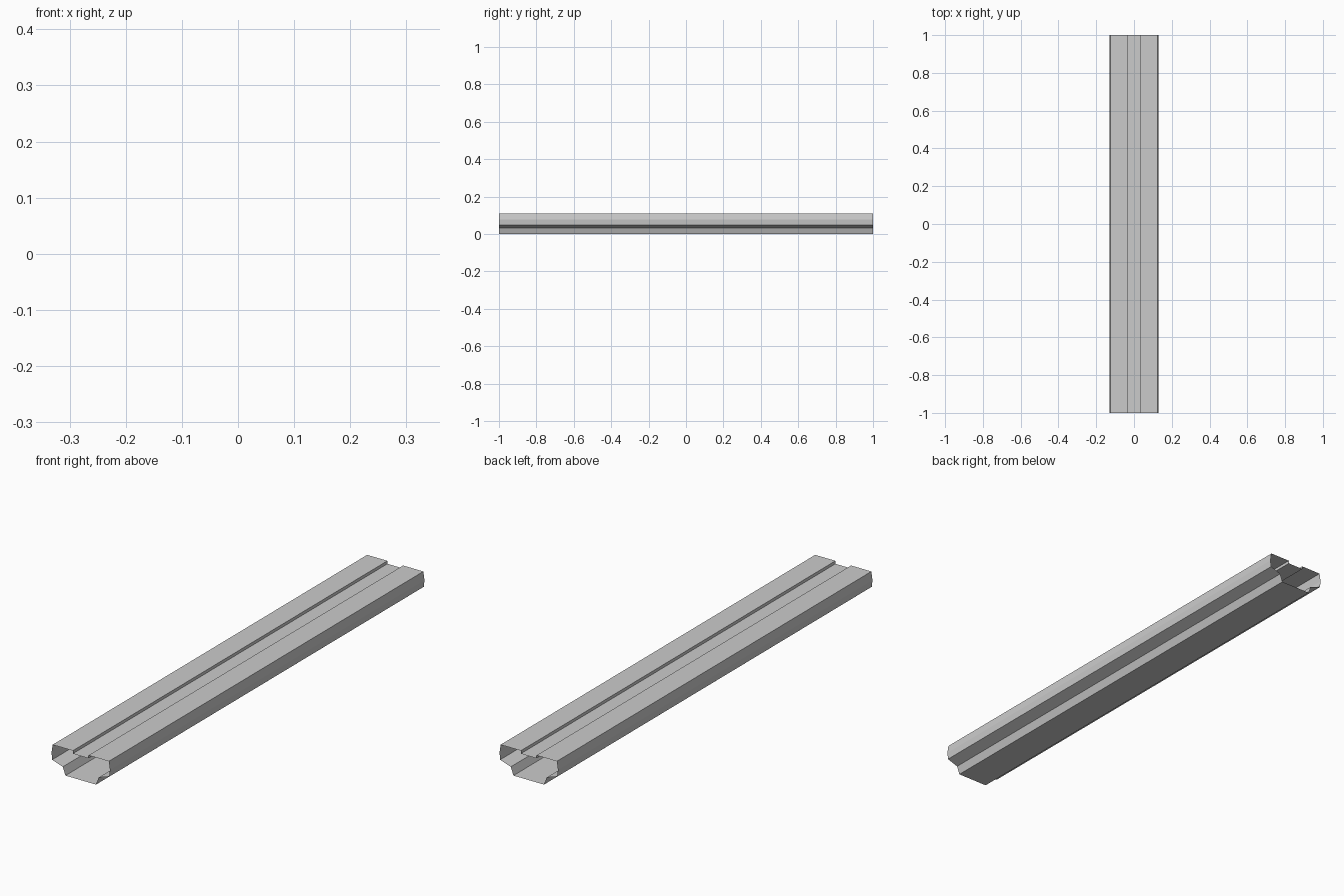
import bpy, bmesh

if "Cube" in bpy.data.objects:
    bpy.data.objects.remove(bpy.data.objects["Cube"])

# Right half of the channel's cross-section (x, z), from groove centre to base centre
half = [(0.035, 0.097), (0.035, 0.109), (0.125, 0.109), (0.13, 0.076),
        (0.127, 0.048), (0.08, 0.032), (0.068, 0.0)]
profile = half + [(-x, z) for x, z in reversed(half)]

# Open-ended sheet rail: sweep the closed outline along y, no end caps
bm = bmesh.new()
ring = [bm.verts.new((x, -1, z)) for x, z in profile]
edges = [bm.edges.new((ring[i], ring[(i + 1) % len(ring)])) for i in range(len(ring))]
swept = bmesh.ops.extrude_edge_only(bm, edges=edges)["geom"]
bmesh.ops.translate(bm, vec=(0, 2, 0),
                    verts=[v for v in swept if isinstance(v, bmesh.types.BMVert)])
bmesh.ops.recalc_face_normals(bm, faces=bm.faces)

# Make sure the top faces point outward
top = max(bm.faces, key=lambda f: f.calc_center_median().z)
if top.normal.z < 0:
    bmesh.ops.reverse_faces(bm, faces=bm.faces)

mesh = bpy.data.meshes.new("rail_channel")
bm.to_mesh(mesh)
bm.free()
bpy.context.collection.objects.link(bpy.data.objects.new("rail_channel", mesh))
